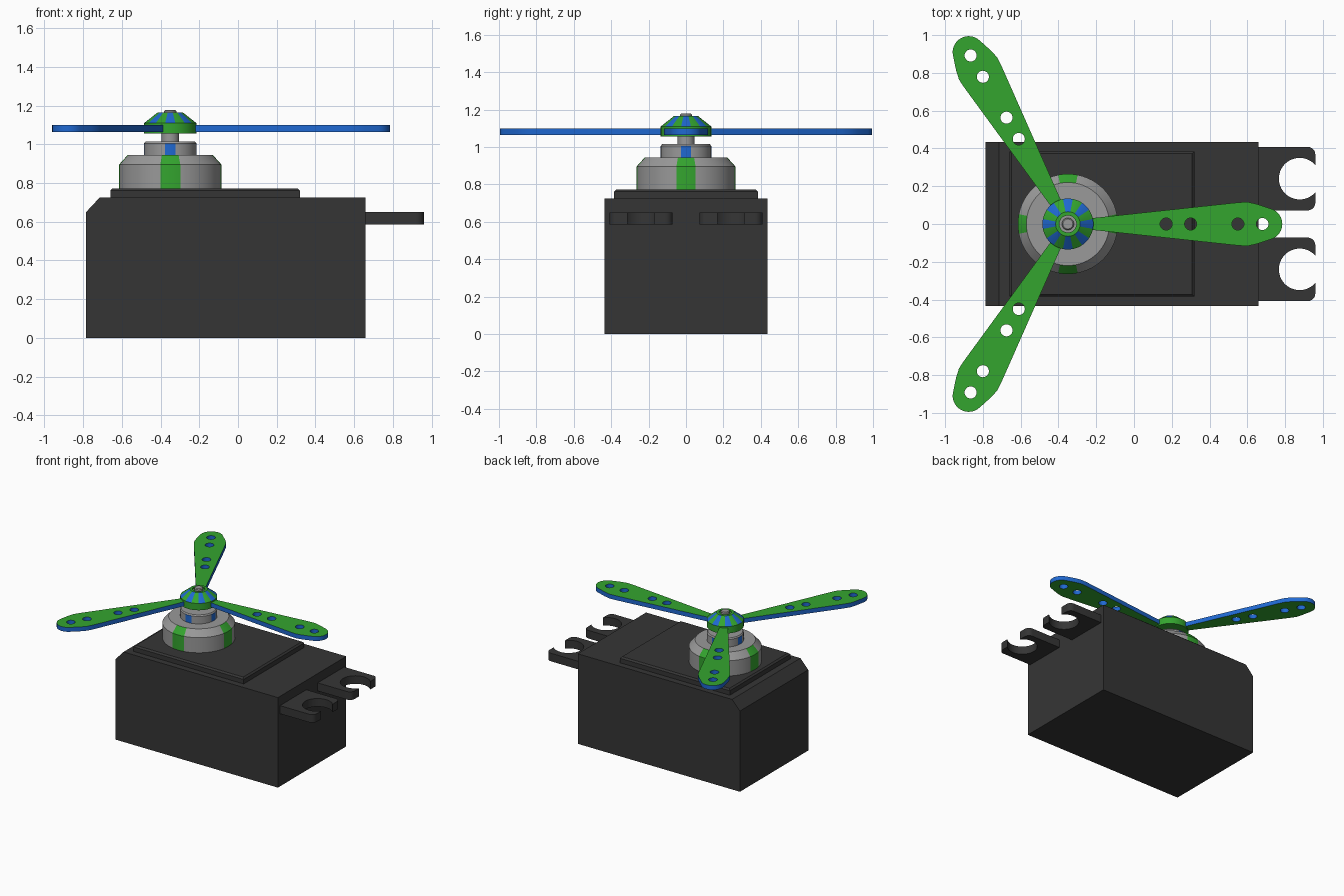
import bpy, bmesh
from math import cos, sin, pi, radians, degrees, atan2
from mathutils import Matrix

if "Cube" in bpy.data.objects:
    bpy.data.objects.remove(bpy.data.objects["Cube"])

AXIS_X = -0.35


def material(name, rgb):
    m = bpy.data.materials.new(name)
    m.diffuse_color = (*rgb, 1)
    m.use_nodes = True
    m.node_tree.nodes["Principled BSDF"].inputs["Base Color"].default_value = m.diffuse_color
    return m


DARK = material("dark_plastic", (0.036, 0.036, 0.036))
GREY = material("metal_grey", (0.32, 0.32, 0.32))
GREEN = material("green_paint", (0.034, 0.376, 0.028))
BLUE = material("blue_paint", (0.014, 0.14, 0.64))


def add_object(name, mesh, mats, smooth=False):
    for m in mats:
        mesh.materials.append(m)
    ob = bpy.data.objects.new(name, mesh)
    bpy.context.collection.objects.link(ob)
    if smooth:
        bpy.ops.object.select_all(action='DESELECT')
        ob.select_set(True)
        bpy.context.view_layer.objects.active = ob
        bpy.ops.object.shade_smooth_by_angle(angle=radians(25))
    return ob


def bm_object(name, bm, mats, smooth=False):
    bmesh.ops.recalc_face_normals(bm, faces=bm.faces)
    mesh = bpy.data.meshes.new(name)
    bm.to_mesh(mesh)
    bm.free()
    return add_object(name, mesh, mats, smooth)


def lathe(name, profile, mats, paint=lambda band, sector: 0, n=64):
    """Revolve (radius, z) points; paint picks a slot per band and 1/16 sector."""
    bm = bmesh.new()
    rings = [[bm.verts.new((AXIS_X + r * cos(2 * pi * i / n), r * sin(2 * pi * i / n), z))
              for i in range(n)] for r, z in profile]
    for b, (lo, hi) in enumerate(zip(rings, rings[1:])):
        for i in range(n):
            j = (i + 1) % n
            f = bm.faces.new((lo[i], lo[j], hi[j], hi[i]))
            sector = int((i + 0.5) * 16 / n + 0.5) % 16
            f.material_index = paint(b, sector)
    bm.faces.new(rings[0])
    bm.faces.new(rings[-1])
    return bm_object(name, bm, mats, True)


def arc(cx, cy, r, a0, a1, n):
    angles = [radians(a0 + (a1 - a0) * i / n) for i in range(n + 1)]
    return [(cx + r * cos(a), cy + r * sin(a)) for a in angles]


def plate(name, loops, z0, z1, mats):
    """Flat plate from closed outlines (later loops are holes); sides use the last slot."""
    cu = bpy.data.curves.new(name, 'CURVE')
    cu.dimensions, cu.fill_mode, cu.extrude = '2D', 'BOTH', (z1 - z0) / 2
    for pts in loops:
        sp = cu.splines.new('POLY')
        sp.points.add(len(pts) - 1)
        for p, (x, y) in zip(sp.points, pts):
            p.co = (x, y, 0, 1)
        sp.use_cyclic_u = True
    tmp = bpy.data.objects.new(name + "_outline", cu)
    bpy.context.collection.objects.link(tmp)
    deps = bpy.context.evaluated_depsgraph_get()
    mesh = bpy.data.meshes.new_from_object(tmp.evaluated_get(deps))
    bpy.data.objects.remove(tmp)
    mesh.materials.clear()
    bm = bmesh.new()
    bm.from_mesh(mesh)
    bpy.data.meshes.remove(mesh)
    bmesh.ops.remove_doubles(bm, verts=bm.verts, dist=1e-5)
    bmesh.ops.translate(bm, verts=bm.verts, vec=(0, 0, (z0 + z1) / 2))
    bmesh.ops.recalc_face_normals(bm, faces=bm.faces)
    for f in bm.faces:
        f.material_index = 0 if abs(f.normal.z) > 0.5 else len(mats) - 1
    return bm_object(name, bm, mats, True)


# Motor case: side profile with a chamfered corner, extruded across y
bm = bmesh.new()
side = [(-0.785, 0), (0.66, 0), (0.66, 0.725), (-0.715, 0.725), (-0.785, 0.65)]
face = bm.faces.new([bm.verts.new((x, -0.435, z)) for x, z in side])
ext = bmesh.ops.extrude_face_region(bm, geom=[face])
bmesh.ops.translate(bm, vec=(0, 0.87, 0),
                    verts=[v for v in ext["geom"] if isinstance(v, bmesh.types.BMVert)])
bm_object("case", bm, [DARK])

# Raised lid with a bevelled top edge
bm = bmesh.new()
bmesh.ops.create_cube(bm, size=1, matrix=Matrix.Translation((-0.17, 0, 0.74))
                      @ Matrix.Diagonal((0.98, 0.77, 0.066, 1)))
top_edges = [e for e in bm.edges if all(v.co.z > 0.75 for v in e.verts)]
bmesh.ops.bevel(bm, geom=top_edges, offset=0.012, segments=1, affect='EDGES')
bm_object("lid", bm, [DARK])

# Mounting lugs: open C shapes on the right end
gap = degrees(atan2(0.072, 0.083))
for label, cy in (("front", -0.24), ("back", 0.24)):
    outline = ([(0.65, cy - 0.168)] + arc(0.92, cy - 0.128, 0.04, -90, 0, 6)
               + arc(0.877, cy, 0.11, 360 - gap, gap, 40)
               + arc(0.92, cy + 0.128, 0.04, 0, 90, 6) + [(0.65, cy + 0.168)])
    plate(label + "_mounting_lug", [outline], 0.585, 0.65, [DARK])

# Stepped collars with painted patches at the four quarters
lathe("lower_collar", [(0.265, 0.765), (0.265, 0.895), (0.22, 0.945)], [GREY, GREEN],
      lambda b, s: int(b < 2 and s % 4 == 0))
lathe("upper_collar", [(0.135, 0.94), (0.135, 1.005), (0.128, 1.015)], [GREY, BLUE],
      lambda b, s: int(b == 0 and s % 4 == 0))
lathe("shaft", [(0.045, 1.01), (0.045, 1.155), (0.032, 1.155), (0.032, 1.172), (0.026, 1.178)],
      [GREY])

# Hub with alternating stripes on its cone
lathe("hub", [(0.135, 1.055), (0.135, 1.11), (0.065, 1.165), (0.045, 1.165), (0.045, 1.155)],
      [GREEN, BLUE], lambda b, s: int(b == 1 and s % 2 == 0))

# Three drilled arms
half = [(0.10, 0.028), (0.90, 0.114), (0.95, 0.117), (1.0, 0.106)]
arm = ([(x, -y) for x, y in half] + arc(1.05, 0, 0.085, -72, 72, 16) + half[::-1])
holes = [arc(r, 0, 0.032, 0, 345, 23) for r in (0.52, 0.65, 0.90, 1.03)]
for i in range(3):
    ob = plate(f"arm_{i + 1}", [arm] + holes, 1.065, 1.10, [GREEN, BLUE])
    ob.matrix_world = Matrix.Translation((AXIS_X, 0, 0)) @ Matrix.Rotation(2 * pi * i / 3, 4, 'Z')
